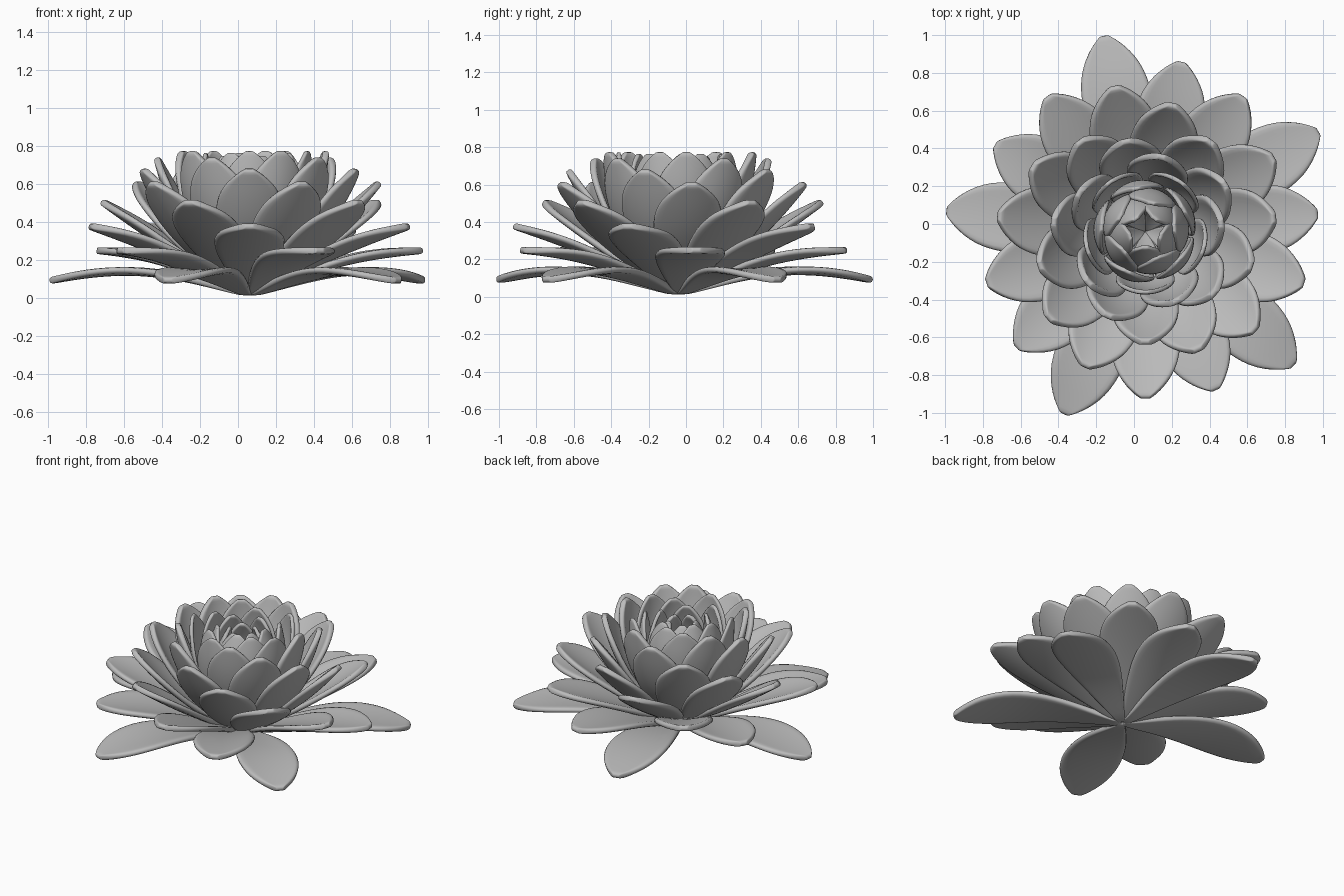
import bpy
from math import cos, sin, pi, radians, hypot

cube = bpy.data.objects.get("Cube")
if cube:
    bpy.data.objects.remove(cube, do_unlink=True)

# Single petal colour
mat = bpy.data.materials.new("soft grey")
mat.use_nodes = True
grey = (0.5, 0.5, 0.5, 1)
mat.diffuse_color = grey
mat.node_tree.nodes["Principled BSDF"].inputs["Base Color"].default_value = grey

CENTRE = (0.06, -0.04, 0.02)
# Petal outline: distance along the petal, half width
OUTLINE = [(0, .02), (.1, .05), (.2, .085), (.3, .118), (.4, .147), (.5, .171), (.6, .186),
           (.7, .19), (.8, .173), (.87, .143), (.93, .1), (.97, .06), (1, .02)]
# Each ring, outside in: tip radius, tip height, bulge (up is +), width scale, cupping
RINGS = [(1.06, .07, .075, 1, .015), (.92, .23, .04, 1, .025), (.885, .36, .015, 1, .03),
         (.785, .49, -.02, 1, .035), (.69, .59, -.05, .98, .04), (.59, .66, -.07, .95, .045),
         (.49, .72, -.09, .92, .05), (.405, .755, -.1, .88, .055), (.32, .755, -.11, .84, .06),
         (.23, .745, -.13, .78, .065), (.15, .73, -.14, .7, .065), (.08, .70, -.14, .6, .06)]
ACROSS = 8


def petal_mesh(name, radius, height, bulge, width, cup):
    """Cupped petal pointing along +x, following a bowed centre line."""
    length = hypot(radius, height)
    nx, nz = -height / length, radius / length
    verts, faces = [], []
    for t, half in OUTLINE:
        bow = bulge * sin(pi * t ** 1.1)
        fullness = (half / .19) ** 2
        for j in range(ACROSS + 1):
            u = 2 * j / ACROSS - 1
            off = bow + cup * fullness * (u * u)
            verts.append((radius * t + nx * off, u * half * width, height * t + nz * off))
    row = ACROSS + 1
    for i in range(len(OUTLINE) - 1):
        for j in range(ACROSS):
            a = i * row + j
            faces.append((a, a + row, a + row + 1, a + 1))
    mesh = bpy.data.meshes.new(name)
    mesh.from_pydata(verts, [], faces)
    mesh.materials.append(mat)
    for p in mesh.polygons:
        p.use_smooth = True
    return mesh


# Five petals per ring, each ring turned back from the one outside it
for k, ring in enumerate(RINGS):
    mesh = petal_mesh(f"petal_ring_{k + 1}", *ring)
    for n in range(5):
        petal = bpy.data.objects.new(f"petal_{k + 1}_{n + 1}", mesh)
        petal.location = CENTRE
        petal.rotation_euler.z = radians(30 - 24 * k + 72 * n)
        bpy.context.collection.objects.link(petal)
        solid = petal.modifiers.new("thickness", 'SOLIDIFY')
        solid.thickness = 0.036 if k < 8 else 0.024
        solid.offset = 0
        round_off = petal.modifiers.new("rounding", 'SUBSURF')
        round_off.levels = round_off.render_levels = 1
